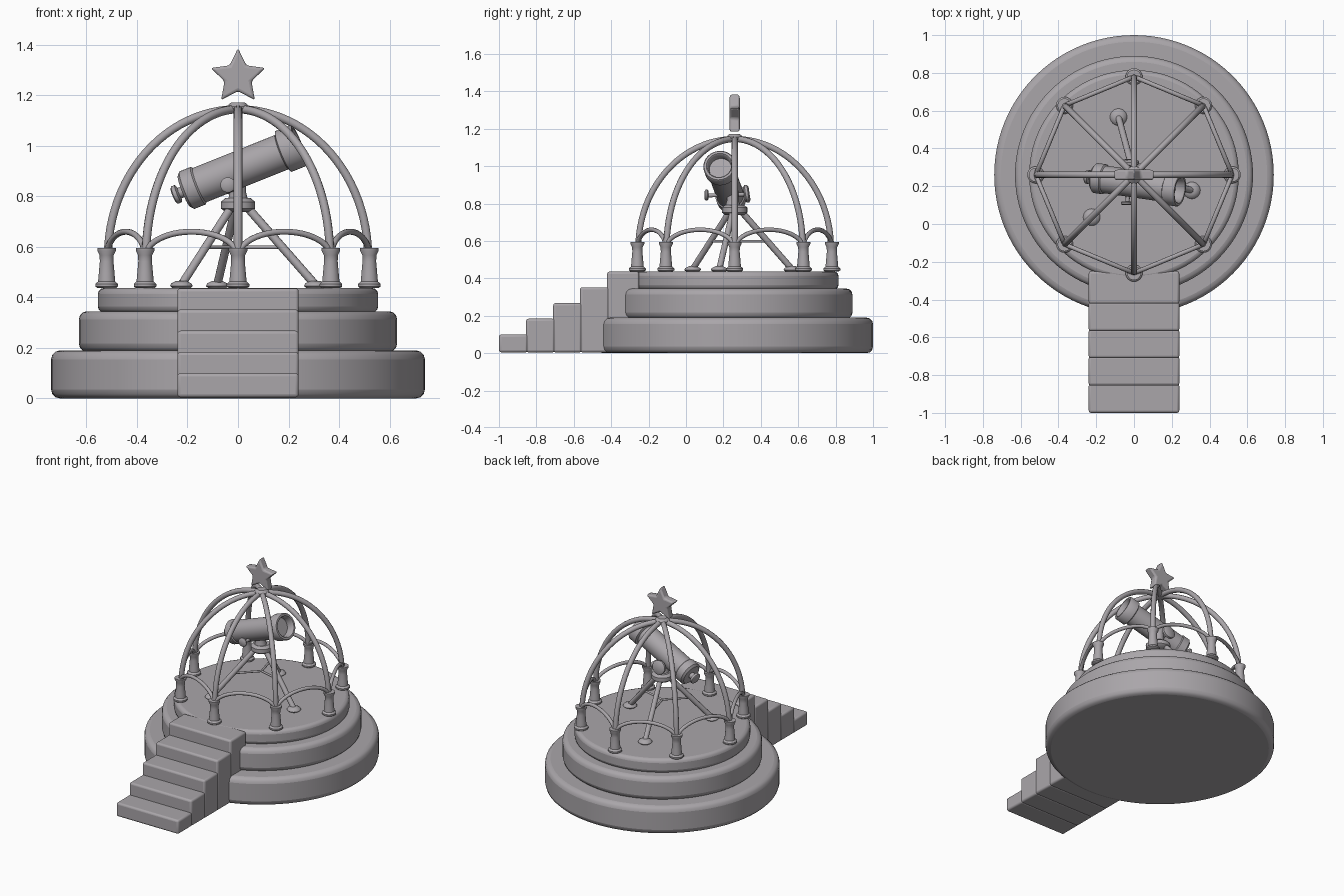
import bpy, bmesh
from math import sin, cos, pi, radians
from mathutils import Vector

default = bpy.data.objects.get("Cube")
if default:
    bpy.data.objects.remove(default, do_unlink=True)

CY = 0.26            # y of the pavilion axis
FLOOR = 0.437
RING = 0.52          # radius of the ring of posts

stone = bpy.data.materials.new("warm grey")
stone.use_nodes = True
stone.diffuse_color = (0.40, 0.38, 0.40, 1)
stone.node_tree.nodes["Principled BSDF"].inputs["Base Color"].default_value = (0.40, 0.38, 0.40, 1)


def finish(obj, bevel=0.0, segments=3):
    """Material, optional bevel and smooth shading with sharp edges kept."""
    if not obj.data.materials:
        obj.data.materials.append(stone)
    bpy.ops.object.select_all(action='DESELECT')
    bpy.context.view_layer.objects.active = obj
    obj.select_set(True)
    bpy.ops.object.shade_smooth_by_angle(angle=radians(40))
    if bevel:
        mod = obj.modifiers.new("Bevel", 'BEVEL')
        mod.width, mod.segments = bevel, segments
    return obj


def mesh_object(name, bm, bevel=0.0, segments=3):
    bmesh.ops.recalc_face_normals(bm, faces=bm.faces[:])
    mesh = bpy.data.meshes.new(name)
    bm.to_mesh(mesh)
    bm.free()
    obj = bpy.data.objects.new(name, mesh)
    bpy.context.collection.objects.link(obj)
    return finish(obj, bevel, segments)


def lathe(name, profile, origin, axis=(0, 0, 1), sides=32, bevel=0.0):
    """Turn (radius, height) points about an axis, closing both ends."""
    bm = bmesh.new()
    rings = [[bm.verts.new((r * cos(2 * pi * i / sides), r * sin(2 * pi * i / sides), h))
              for i in range(sides)] for r, h in profile]
    for a, b in zip(rings, rings[1:]):
        for i in range(sides):
            j = (i + 1) % sides
            bm.faces.new((a[i], a[j], b[j], b[i]))
    bm.faces.new(rings[0])
    bm.faces.new(rings[-1])
    obj = mesh_object(name, bm, bevel)
    obj.location = origin
    obj.rotation_euler = Vector(axis).to_track_quat('Z', 'Y').to_euler()
    return obj


def tube(name, points, radius):
    """Round rod along a path, turned into a mesh."""
    curve = bpy.data.curves.new(name, 'CURVE')
    curve.dimensions = '3D'
    curve.bevel_depth, curve.bevel_resolution = radius, 3
    curve.use_fill_caps = True
    spline = curve.splines.new('POLY')
    spline.points.add(len(points) - 1)
    for p, co in zip(spline.points, points):
        p.co = (*co, 1)
    obj = bpy.data.objects.new(name, curve)
    bpy.context.collection.objects.link(obj)
    bpy.ops.object.select_all(action='DESELECT')
    bpy.context.view_layer.objects.active = obj
    obj.select_set(True)
    bpy.ops.object.convert(target='MESH')
    return finish(bpy.context.object)


def polar(radius, degrees, z):
    a = radians(degrees)
    return Vector((radius * cos(a), CY + radius * sin(a), z))


# Three round tiers
for name, r, z0, z1, bevel in (("lower_tier", 0.74, 0, 0.19, 0.035),
                               ("middle_tier", 0.63, 0.185, 0.345, 0.032),
                               ("upper_tier", 0.555, 0.34, FLOOR, 0.024)):
    lathe(name, [(r, z0), (r, z1)], (0, CY, 0), sides=96, bevel=bevel)

# Staircase of full-height blocks
edges = [-1.0, -0.855, -0.71, -0.567, -0.422, -0.25]
for i in range(5):
    top = 0.1 + i * 0.084
    y0, y1 = edges[i], edges[i + 1] + (0.01 if i < 4 else 0)
    bm = bmesh.new()
    bmesh.ops.create_cube(bm, size=1)
    bmesh.ops.scale(bm, vec=(0.48, y1 - y0, top - 0.004), verts=bm.verts)
    bmesh.ops.translate(bm, vec=(0, (y0 + y1) / 2, top / 2 + 0.002), verts=bm.verts)
    mesh_object(f"step_{i + 1}", bm, 0.013)

# Posts and the railing arches between them
post_profile = [(0.037, 0), (0.045, 0.006), (0.045, 0.016), (0.034, 0.026), (0.031, 0.06),
                (0.027, 0.105), (0.028, 0.13), (0.037, 0.148), (0.037, 0.158)]
for k in range(8):
    angle = k * 45
    lathe(f"post_{k + 1}", post_profile, polar(RING, angle, FLOOR), sides=24)
    a, b = polar(RING, angle, 0.56), polar(RING, angle + 45, 0.56)
    path = []
    for i in range(25):
        t = pi * i / 24
        p = a.lerp(b, (1 - cos(t)) / 2)
        p.z += 0.1 * sin(t)
        path.append(p)
    tube(f"railing_arch_{k + 1}", path, 0.012)

# Dome ribs, each spanning the full width
for k in range(4):
    path = [polar(0.515 * cos(pi * i / 48), k * 45, 0.56 + 0.585 * sin(pi * i / 48))
            for i in range(49)]
    tube(f"dome_rib_{k + 1}", path, 0.017)

# Crown cap and star
lathe("dome_cap", [(0.03, 0), (0.046, 0.01), (0.046, 0.019), (0.028, 0.034)],
      (0, CY, 1.137), sides=24)
bm = bmesh.new()
outline = []
for i in range(10):
    r = 0.114 if i % 2 == 0 else 0.056
    a = pi / 2 + i * pi / 5
    outline.append(bm.verts.new((r * cos(a), CY - 0.028, 1.273 + r * sin(a))))
face = bm.faces.new(outline)
side = bmesh.ops.extrude_face_region(bm, geom=[face])
bmesh.ops.translate(bm, vec=(0, 0.056, 0),
                    verts=[v for v in side["geom"] if isinstance(v, bmesh.types.BMVert)])
mesh_object("star", bm, 0.011)

# Tripod: feet, legs, braces and hub
for k in range(3):
    angle = -15 + 120 * k
    foot = polar(0.317, angle, FLOOR)
    lathe(f"tripod_foot_{k + 1}", [(0.036, 0), (0.045, 0.008), (0.04, 0.018), (0.02, 0.028)],
          foot, sides=24)
    tube(f"tripod_leg_{k + 1}", [polar(0.312, angle, 0.455), polar(0.035, angle, 0.76)], 0.017)
    tube(f"tripod_brace_{k + 1}", [polar(0.18, angle, 0.598), polar(0, angle, 0.598)], 0.007)
lathe("tripod_hub", [(0.05, 0), (0.068, 0.014), (0.068, 0.04), (0.05, 0.055)],
      (0, CY, 0.738), sides=24)
lathe("mount_neck", [(0.04, 0), (0.032, 0.03), (0.032, 0.09)], (0, CY - 0.01, 0.785), sides=24)

# Telescope barrel: flared rear collar, tube, and hollow front hood
rear, front = Vector((-0.213, 0.245, 0.82)), Vector((0.243, 0.178, 1.003))
axis = (front - rear).normalized()
length = (front - rear).length
lathe("telescope_barrel",
      [(0.066, 0), (0.08, 0.012), (0.08, 0.06), (0.073, 0.066), (0.073, length - 0.075),
       (0.087, length - 0.068), (0.087, length - 0.006), (0.082, length), (0.07, length),
       (0.064, length - 0.006), (0.06, length - 0.05)],
      rear, axis, sides=40)
lathe("eyepiece", [(0.03, -0.046), (0.037, -0.041), (0.037, -0.026), (0.022, -0.02), (0.022, 0.01)],
      rear, axis, sides=24)

# Cross axle with a small front knob and a large rear knob
tube("knob_axle", [(-0.035, 0.11, 0.843), (-0.02, 0.33, 0.85)], 0.011)
lathe("front_knob", [(0.022, 0), (0.03, 0.006), (0.03, 0.014), (0.022, 0.02)],
      (-0.04, 0.1, 0.845), (0, 1, 0), sides=24)
lathe("rear_knob", [(0.035, 0), (0.047, 0.008), (0.047, 0.022), (0.035, 0.03)],
      (-0.02, 0.31, 0.85), (0, 1, 0.15), sides=24)
